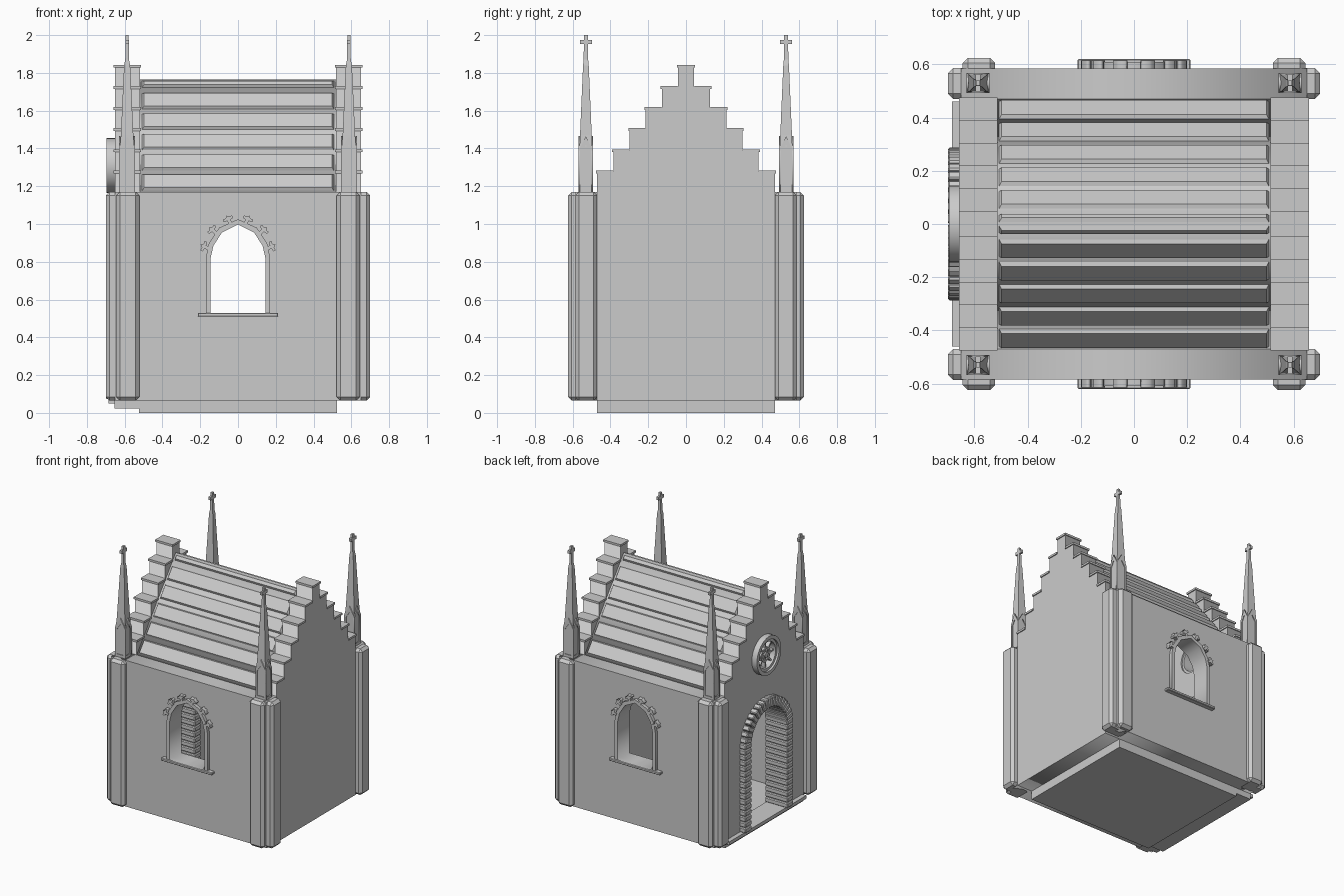
import bpy, bmesh, math
from mathutils import Matrix, Vector

if "Cube" in bpy.data.objects:
    bpy.data.objects.remove(bpy.data.objects["Cube"])


def finish(name, bm, bevel=0):
    bmesh.ops.recalc_face_normals(bm, faces=bm.faces)
    if bevel:
        bmesh.ops.bevel(bm, geom=bm.edges[:], offset=bevel, segments=1, affect='EDGES')
    me = bpy.data.meshes.new(name)
    bm.to_mesh(me)
    bm.free()
    ob = bpy.data.objects.new(name, me)
    bpy.context.collection.objects.link(ob)
    return ob


def box(name, lo, hi, bevel=0, mat=None):
    """Box between two corners, optionally chamfered and placed by a matrix."""
    lo, hi = Vector([min(a, b) for a, b in zip(lo, hi)]), Vector([max(a, b) for a, b in zip(lo, hi)])
    bm = bmesh.new()
    m = Matrix.Translation((lo + hi) / 2) @ Matrix.Diagonal((*(hi - lo), 1))
    bmesh.ops.create_cube(bm, size=1, matrix=m)
    ob = finish(name, bm, bevel)
    if mat:
        ob.data.transform(mat)
    return ob


def slab(name, loops, axis, a, b):
    """Flat outline with holes, (u, z) points, extruded from a to b along axis."""
    cu = bpy.data.curves.new(name, 'CURVE')
    cu.dimensions, cu.fill_mode, cu.extrude = '2D', 'BOTH', abs(b - a) / 2
    for pts in loops:
        sp = cu.splines.new('POLY')
        sp.points.add(len(pts) - 1)
        for p, (u, v) in zip(sp.points, pts):
            p.co = (u, v, 0, 1)
        sp.use_cyclic_u = True
    tmp = bpy.data.objects.new(name + "_outline", cu)
    bpy.context.collection.objects.link(tmp)
    bpy.context.view_layer.update()
    me = bpy.data.meshes.new_from_object(tmp.evaluated_get(bpy.context.evaluated_depsgraph_get()))
    bpy.data.objects.remove(tmp)
    bm = bmesh.new()
    bm.from_mesh(me)
    bmesh.ops.remove_doubles(bm, verts=bm.verts, dist=1e-5)
    mid = (a + b) / 2
    for v in bm.verts:
        u, z, w = v.co
        v.co = (u, w + mid, z) if axis == 'y' else (w + mid, u, z)
    return finish(name, bm)


def stack(name, sections, cx, cy):
    """Four-sided tower from (z, half x, half y) sections."""
    bm = bmesh.new()
    rings = [[bm.verts.new((cx + sx * hx, cy + sy * hy, z))
              for sx, sy in ((-1, -1), (1, -1), (1, 1), (-1, 1))] for z, hx, hy in sections]
    for r, s in zip(rings, rings[1:]):
        for i in range(4):
            bm.faces.new((r[i], r[(i + 1) % 4], s[(i + 1) % 4], s[i]))
    bm.faces.new(rings[0])
    bm.faces.new(rings[-1])
    return finish(name, bm)


def circle(r, cz, n=32):
    return [(r * math.cos(2 * math.pi * i / n), cz + r * math.sin(2 * math.pi * i / n)) for i in range(n)]


def mirror(half):
    """Right-hand points ending on the centre line -> closed symmetric loop."""
    return half + [(-u, v) for u, v in reversed(half) if abs(u) > 1e-6]


# floor plinth and door threshold
box("plinth", (-.525, -.47, 0), (.525, .47, .067))
box("threshold", (-.655, -.47, .022), (-.5, .47, .067))
box("door_step", (-.685, -.46, .05), (-.52, .46, .075))

# long walls with pointed windows, frames, sills and leaf crockets
opening = mirror([(.145, .53), (.145, .82), (.13, .885), (.085, .955), (0, .998)])
frame = mirror([(.17, .53), (.17, .82), (.155, .895), (.1, .98), (0, 1.025)])
leaf = mirror([(.010, -.012), (.009, .008), (.028, .012), (.026, .026), (.012, .024), (0, .036)])
for s, side in ((-1, "front"), (1, "back")):
    wall = [(-.65, .065), (.65, .065), (.65, 1.17), (-.65, 1.17)]
    slab(side + "_wall", [wall, opening], 'y', s * .47, s * .585)
    slab(side + "_window_frame", [frame, opening], 'y', s * .56, s * .61)
    box(side + "_sill", (-.213, s * .48, .51), (.213, s * .62, .53), .004)
    for cx, cz, ang in ((.165, .875, 65), (.125, .96, 48), (.045, 1.012, 25)):
        for m in (-1, 1):
            t = math.radians(ang) * m
            pts = [(m * cx + u * math.cos(t) + v * math.sin(t),
                    cz - u * math.sin(t) + v * math.cos(t)) for u, v in leaf]
            slab(side + "_crocket", [pts], 'y', s * .585, s * .615)

# stepped gables, the left one with a door arch and a round window
N = 6
steps = []
for i in range(N):
    h = .47 - .0855 * i
    top = 1.28 + .112 * i
    steps += [(h, top - .112 if i else .065), (h, top)]
stairs = steps + [(-u, v) for u, v in reversed(steps)]
SPRING, R = .70, .25
arch = [(-R, .065)] + [(-R * math.cos(math.pi * i / 20), SPRING + R * math.sin(math.pi * i / 20))
                       for i in range(21)] + [(R, .065)]
slab("right_gable", [stairs], 'x', .52, .652)
slab("left_gable", [stairs + arch, circle(.115, 1.31)], 'x', -.652, -.52)
for s, side in ((-1, "left"), (1, "right")):
    for i in range(N):
        h, z = .476 - .0855 * i, 1.28 + .112 * i
        spans = [(-h, h)] if i == N - 1 else [(h - .09, h), (-h, -h + .09)]
        for a, b in spans:
            box(side + "_step_cap", (s * .513, a, z - .012), (s * .659, b, z + .003))

# door surround of small chamfered stones
def stone(y, z, ang):
    m = Matrix.Translation((0, y, z)) @ Matrix.Rotation(ang, 4, 'X')
    box("door_stone", (-.70, -.037, -.0185), (-.51, .037, .0185), .006, m)


for i in range(15):
    for s in (-1, 1):
        stone(s * R, .092 + i * .042, 0)
for i in range(20):
    a = math.pi * (i + .5) / 20
    stone(R * math.cos(a), SPRING + R * math.sin(a), a)

# round window: stepped rings, hub and spokes
slab("rose_outer_ring", [circle(.145, 1.31), circle(.118, 1.31)], 'x', -.695, -.64)
slab("rose_middle_ring", [circle(.12, 1.31), circle(.098, 1.31)], 'x', -.68, -.53)
slab("rose_inner_ring", [circle(.055, 1.31, 16), circle(.04, 1.31, 16)], 'x', -.668, -.63)
slab("rose_hub", [circle(.02, 1.31, 12)], 'x', -.675, -.63)
for i in range(8):
    m = Matrix.Translation((0, 0, 1.31)) @ Matrix.Rotation(i * math.pi / 4, 4, 'X')
    box("rose_spoke", (-.665, .012, -.006), (-.635, .104, .006), 0, m)

# roof shell and raised tile rows
RISE, EAVE, RIDGE = .60, .47, 1.765
slab("roof", [[(EAVE, RIDGE - RISE), (0, RIDGE), (-EAVE, RIDGE - RISE),
               (-EAVE + .05, RIDGE - RISE), (0, RIDGE - .07), (EAVE - .05, RIDGE - RISE)]],
     'x', -.522, .522)
slope = math.atan2(RISE, EAVE)
for s in (-1, 1):
    for cy, w in ((.428, .066), (.345, .064), (.26, .064), (.175, .064), (.09, .064), (.02, .026)):
        half = w / 2 / math.cos(slope)
        row = stack("roof_tile_row", [(-.01, .507, half), (0, .507, half), (.014, .498, half - .009)], 0, 0)
        row.data.transform(Matrix.Translation((0, s * cy, RIDGE - cy * RISE / EAVE))
                           @ Matrix.Rotation(-s * slope, 4, 'X'))

# corner buttresses and pinnacles
for sx in (-1, 1):
    for sy in (-1, 1):
        box("buttress_long_side", (sx * .522, sy * .48, .065), (sx * .645, sy * .625, 1.17), .02)
        box("buttress_gable_side", (sx * .53, sy * .47, .065), (sx * .70, sy * .587, 1.17), .02)
        px, py = sx * .587, sy * .53
        stack("pinnacle", [(1.165, .038, .033), (1.41, .038, .033), (1.47, .033, .031),
                           (1.84, .016, .015), (1.87, .010, .012), (2.0, .008, .010)], px, py)
        box("pinnacle_cross", (px - .009, py - .032, 1.952), (px + .009, py + .032, 1.975))
        # pointed niche frames on the four pinnacle faces
        for axis, c, other, hw, d in (('y', px, py, .043, .038), ('x', py, px, .038, .043)):
            for s in (-1, 1):
                loops = [[(c - w, zb), (c + w, zb), (c + w, zs), (c, zt), (c - w, zs)]
                         for w, zb, zs, zt in ((hw, 1.168, 1.39, 1.465), (hw - .014, 1.19, 1.375, 1.42))]
                slab("pinnacle_niche", loops, axis, other + s * (d - .008), other + s * d)
